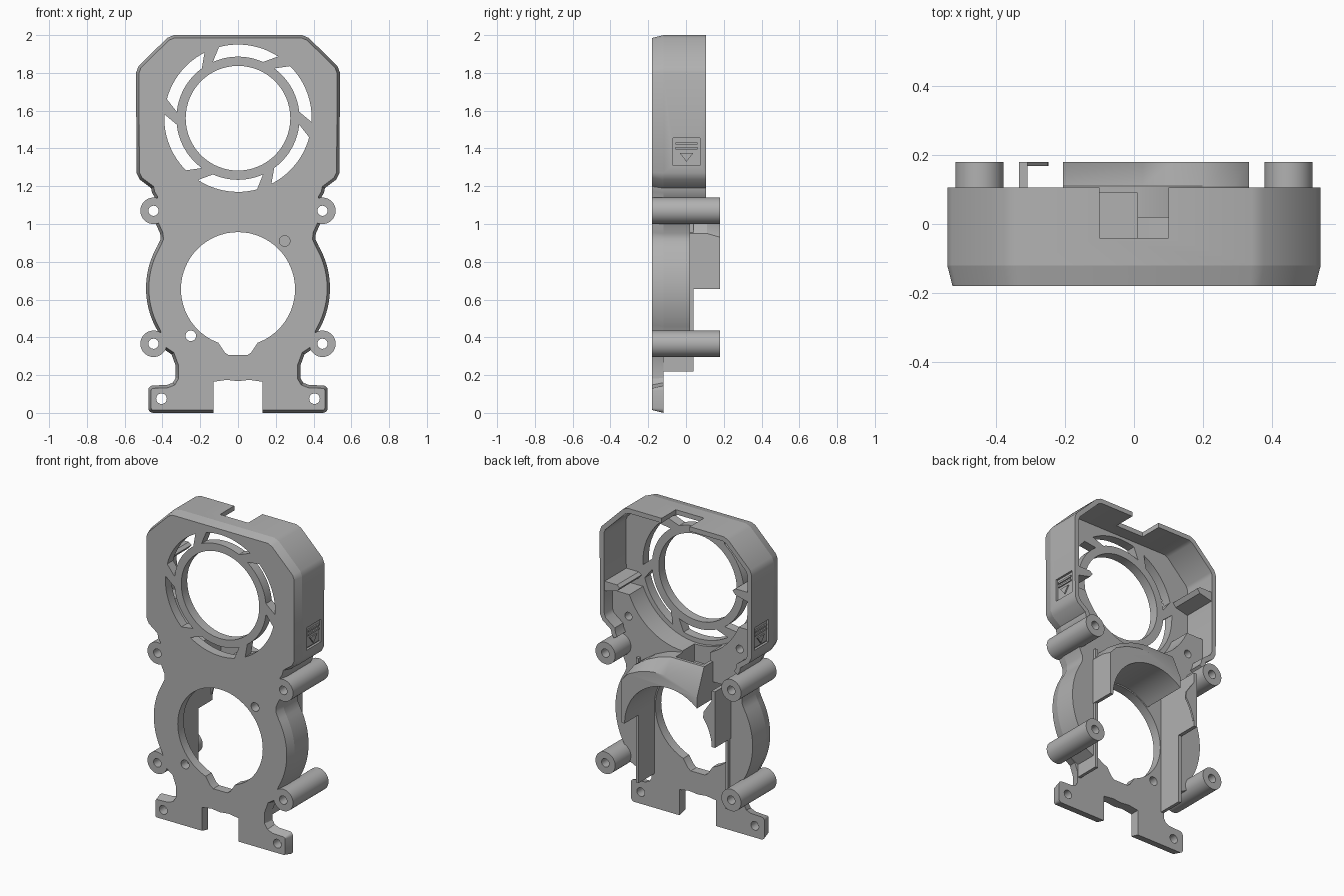
import bpy, bmesh
from math import sin, cos, radians, pi
from mathutils import Vector

if "Cube" in bpy.data.objects:
    bpy.data.objects.remove(bpy.data.objects["Cube"])

grey = bpy.data.materials.new("mid_grey")
grey.use_nodes = True
COLOUR = (0.44, 0.44, 0.44, 1)
grey.diffuse_color = COLOUR
grey.node_tree.nodes["Principled BSDF"].inputs["Base Color"].default_value = COLOUR
FRONT, PLATE, BACK = -0.18, -0.12, 0.18
FAN = (0, 1.56)
HOLE = (0, 0.655)
parts = []


def arc(c, r, a0, a1, n=24):
    """Points on a circular arc, angles in degrees."""
    step = (a1 - a0) / n
    return [(c[0] + r * cos(radians(a0 + i * step)), c[1] + r * sin(radians(a0 + i * step)))
            for i in range(n + 1)]


def circle(c, r, n=64):
    return arc(c, r, 0, 360, n)[:-1]


def flip(pts):
    return [(-x, z) for x, z in reversed(pts)]


def rect(x0, z0, x1, z1):
    return [(x0, z0), (x1, z0), (x1, z1), (x0, z1)]


def offset(pts, d, closed=True):
    """Shift a counter-clockwise outline inwards by d."""
    out, n = [], len(pts)
    for i, p in enumerate(pts):
        p = Vector(p)
        before = Vector(pts[i - 1]) if closed or i else p * 2 - Vector(pts[1])
        after = Vector(pts[(i + 1) % n]) if closed or i < n - 1 else p * 2 - Vector(pts[-2])
        e0, e1 = (p - before).normalized(), (after - p).normalized()
        n0, n1 = Vector((-e0.y, e0.x)), Vector((-e1.y, e1.x))
        m = (n0 + n1).normalized()
        out.append(tuple(p + m * d / max(m.dot(n0), 0.5)))
    return out


def prism(name, pts, y0, y1, front=None, keep=True):
    """Extrude an (x, z) outline along y, with an optional other front outline."""
    bm = bmesh.new()
    a = [bm.verts.new((x, y0, z)) for x, z in (front or pts)]
    b = [bm.verts.new((x, y1, z)) for x, z in pts]
    bm.faces.new(a)
    bm.faces.new(b[::-1])
    for i in range(len(a)):
        j = (i + 1) % len(a)
        bm.faces.new((a[j], a[i], b[i], b[j]))
    bmesh.ops.recalc_face_normals(bm, faces=bm.faces)
    me = bpy.data.meshes.new(name)
    bm.to_mesh(me)
    bm.free()
    ob = bpy.data.objects.new(name, me)
    bpy.context.collection.objects.link(ob)
    me.materials.append(grey)
    if keep:
        parts.append(ob)
    return ob


def cut(ob, pts, y0=-0.5, y1=0.5):
    cutter = prism("cutter", pts, y0, y1, keep=False)
    cutter.hide_render = True
    mod = ob.modifiers.new("cut", "BOOLEAN")
    mod.operation, mod.solver, mod.object = "DIFFERENCE", "EXACT", cutter
    bpy.context.view_layer.objects.active = ob
    bpy.ops.object.modifier_apply(modifier=mod.name)
    bpy.data.objects.remove(cutter)


# Front plate: half outline from the foot up, then mirrored
bulge = arc((0.043, 0.66), 0.444, -30, 30, 20)
foot = ([(0.13, 0.0)] + arc((0.45, 0.025), 0.025, -90, 0, 4) + arc((0.45, 0.12), 0.025, 0, 90, 4)
        + [(0.375, 0.148), (0.345, 0.16), (0.33, 0.185), (0.33, 0.25), (0.352, 0.31), (0.39, 0.335)])
neck = [(0.41, 0.92), (0.412, 0.95), (0.435, 1.0)]
box_side = [(0.44, 1.14), (0.455, 1.165), (0.46, 1.19), (0.52, 1.235), (0.537, 1.27),
            (0.54, 1.8), (0.527, 1.835), (0.375, 1.985), (0.34, 2.0)]
half = foot + bulge + neck + box_side
outline = half + flip(half) + [(-0.13, 0.165), (-0.06, 0.175), (0, 0.168), (0.06, 0.175), (0.13, 0.165)]
face = [(p[0], max(p[1], 0.015)) if abs(p[0]) < 0.14 and p[1] < 0.3 else q
        for p, q in zip(outline, offset(outline, 0.015))]
plate = prism("front_plate", outline, FRONT, PLATE, face)
cut(plate, circle(HOLE, 0.302))
cut(plate, [(-0.13, 0.42), (-0.1, 0.365), (-0.07, 0.32), (-0.05, 0.306),
            (0.05, 0.306), (0.07, 0.32), (0.1, 0.365), (0.13, 0.42)])
cut(plate, circle(FAN, 0.277))
for k in range(6):
    a = 60 * k
    cut(plate, arc(FAN, 0.39, a - 3, a + 45, 12) + arc(FAN, 0.326, a + 54, a + 6, 12))
for c in [(0.405, 0.075), (-0.405, 0.075), (0.247, 0.91), (-0.25, 0.408)]:
    cut(plate, circle(c, 0.028, 24))

# Fan housing rim with a cable notch in the top
rim = box_side + flip(box_side)
wall = prism("fan_housing_wall", rim + offset(rim, 0.03, False)[::-1], PLATE, 0.105)
cut(wall, rect(-0.1, 1.9, 0.1, 2.1), -0.04, 0.2)


# Side emblem: recess holding a panel with two bars and a triangle
def side_plate(name, yz, s, x0, x1):
    ob = prism(name, yz, x0, x1)
    for v in ob.data.vertices:
        x, y, z = v.co
        v.co = (s * y, x, z)
    if s > 0:
        ob.data.flip_normals()


for s in (1, -1):
    recess = rect(0.522, 1.31, 0.6, 1.455)
    cut(wall, recess if s > 0 else flip(recess), -0.07, 0.075)
    side_plate("side_mark_panel", rect(-0.062, 1.318, 0.067, 1.447), s, 0.519, 0.528)
    side_plate("side_mark_triangle", [(0.0025, 1.33), (0.038, 1.375), (-0.033, 1.375)], s, 0.527, 0.536)
    for z in (1.395, 1.42):
        side_plate("side_mark_bar", rect(-0.055, z, 0.06, z + 0.012), s, 0.527, 0.536)

# Solid block under the fan, scooped by the round duct
shoulder = [(0.42, 1.0), (0.435, 1.14), (0.45, 1.2), (0.52, 1.26), (0.52, 1.4)]
block = prism("duct_block", shoulder + flip(shoulder), PLATE, 0.02)
pocket = rect(-0.185, 1.03, 0.01, 1.2)
cut(block, circle(FAN, 0.42))
cut(block, pocket, -0.1, 0.09)
for s in (1, -1):
    cut(block, circle((s * 0.395, 1.26), 0.025, 24), -0.05, 0.2)

# Clip ribs inside the fan housing, one on each side
for s, z in ((1, 1.47), (-1, 1.67)):
    prism("clip_rib", [(s * 0.525, z - 0.05), (s * 0.42, z - 0.025), (s * 0.4, z),
                       (s * 0.42, z + 0.015), (s * 0.525, z + 0.015)], PLATE, 0.1)

# Lower side lobes and upright inner walls
lobe = [(0.32, 0.3), (0.39, 0.335)] + bulge + neck + [(0.32, 1.02)]
inner_wall = rect(0.308, 0.22, 0.328, 1.02)
lobes = []
for side, turn in (("left", list), ("right", flip)):
    lobes.append(prism(side + "_lobe", turn(lobe), PLATE, 0.02))
    prism(side + "_inner_wall", turn(inner_wall), PLATE, 0.04)

# Air guide over the lower opening: upright left side, roof with a pocket, hood sloping to the back
inside = arc(HOLE, 0.31, 131, 0, 32)
roof = [(0.332, 0.655), (0.332, 0.95), (0.29, 1.01), (0.2, 1.07), (0.11, 1.11),
        (0.025, 1.13), (-0.205, 1.13)]
lip = [(0.332, 0.655), (0.332, 0.93), (0.285, 0.98), (0.2, 1.02), (0.11, 1.04),
       (0.025, 1.04), (-0.205, 0.96)]
guide = prism("air_guide", roof + inside, PLATE, 0.11)
cut(guide, pocket, -0.1, 0.09)
prism("air_guide_hood", lip + inside, 0.11, BACK, roof + inside)

# Right vane with a thin lip following the opening
prism("right_vane", rect(-0.332, 0.67, -0.308, 1.03), PLATE, BACK)
prism("right_vane_lip", [(-0.332, 0.7)] + arc(HOLE, 0.31, 170, 143, 8) + [(-0.25, 0.88), (-0.332, 1.0)],
      0.168, BACK)

# Four screw standoffs, drilled through
for x in (-0.447, 0.447):
    for z in (0.366, 1.07):
        post = prism("standoff", circle((x, z), 0.07, 40), FRONT, BACK)
        cut(post, circle((x, z), 0.027, 24))
        for ob in [plate, block] + lobes:
            cut(ob, circle((x, z), 0.04, 24))

# Smooth shading on the round surfaces
bpy.ops.object.select_all(action="DESELECT")
for ob in parts:
    ob.select_set(True)
bpy.context.view_layer.objects.active = plate
bpy.ops.object.shade_smooth_by_angle(angle=pi / 6)
